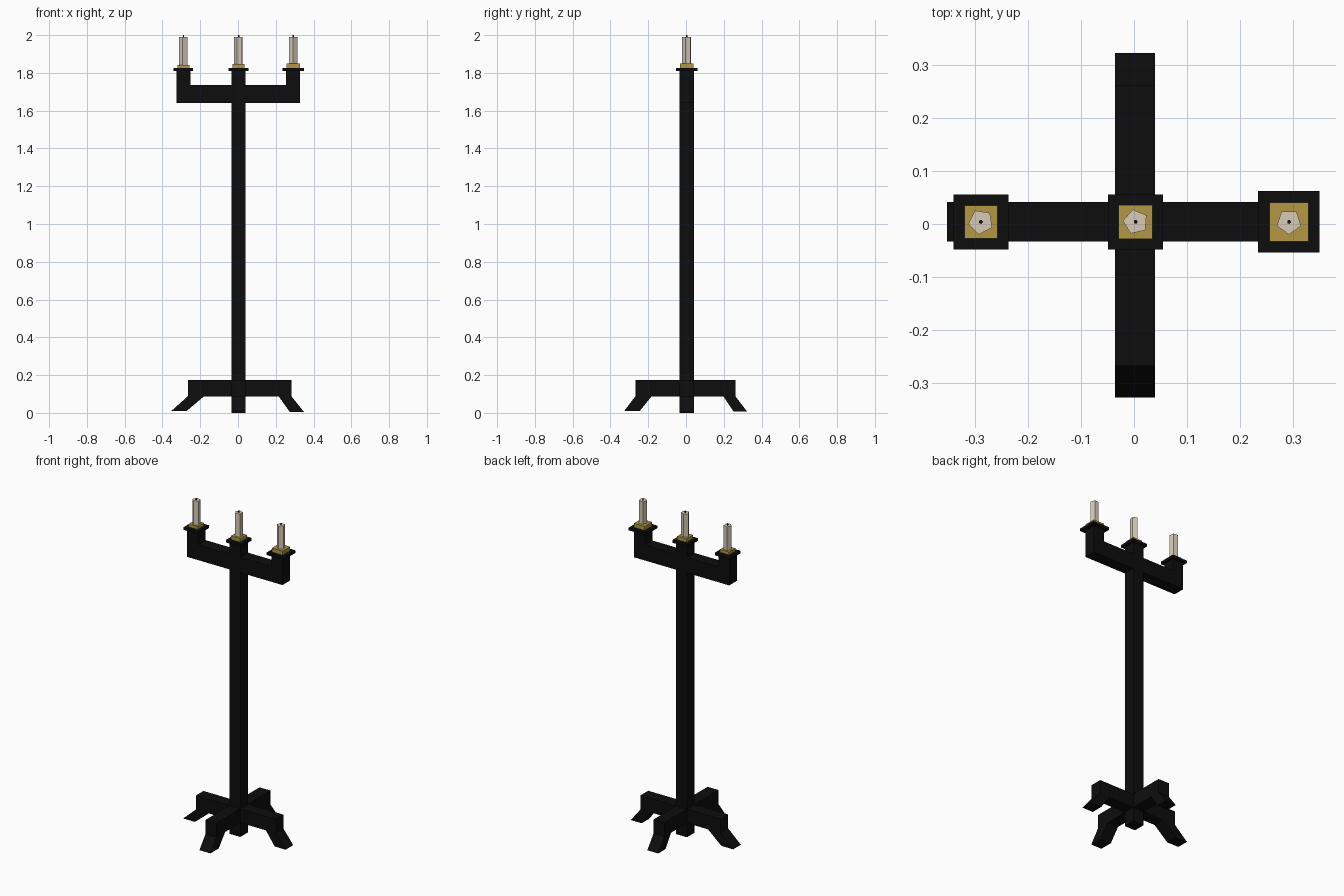
import bpy, math
from mathutils import Matrix, Vector

if "Cube" in bpy.data.objects:
    bpy.data.objects.remove(bpy.data.objects["Cube"])


def material(name, color):
    m = bpy.data.materials.new(name)
    m.diffuse_color = (*color, 1)
    m.use_nodes = True
    m.node_tree.nodes["Principled BSDF"].inputs["Base Color"].default_value = m.diffuse_color
    return m


IRON = material("black_iron", (0.004, 0.004, 0.004))
BRASS = material("brass", (0.45, 0.31, 0.055))
WAX = material("wax", (0.68, 0.60, 0.48))

CX, CY, HALF = 0.002, 0.004, 0.0375   # post centre and half thickness


def add_mesh(name, verts, faces, mat):
    me = bpy.data.meshes.new(name)
    me.from_pydata(verts, [], faces)
    me.materials.append(mat)
    ob = bpy.data.objects.new(name, me)
    bpy.context.collection.objects.link(ob)
    return ob


def prism(name, ring, offset, mat):
    """Sweep a closed ring of points along an offset vector."""
    n = len(ring)
    ring = [Vector(p) for p in ring]
    a, b, c = ring[0], ring[1], sum(ring, Vector()) / n
    verts = ring + [p + Vector(offset) for p in ring]
    faces = [tuple(reversed(range(n))), tuple(range(n, 2 * n))]
    faces += [(i, (i + 1) % n, n + (i + 1) % n, n + i) for i in range(n)]
    # keep normals outward whichever way the ring winds
    area = sum((ring[i].cross(ring[(i + 1) % n]) for i in range(n)), Vector())
    if area.dot(Vector(offset)) < 0:
        faces = [tuple(reversed(f)) for f in faces]
    return add_mesh(name, verts, faces, mat)


def box(name, x, y, z, half, height, mat):
    ring = [(x + i * half, y + j * half, z) for i, j in ((-1, -1), (1, -1), (1, 1), (-1, 1))]
    return prism(name, ring, (0, 0, height), mat)


def cylinder(name, x, y, z, r, height, sides, turn, mat):
    angles = [math.radians(turn) + i * math.tau / sides for i in range(sides)]
    ring = [(x + r * math.cos(a), y + r * math.sin(a), z) for a in angles]
    return prism(name, ring, (0, 0, height), mat)


# Post with the two upturned arms, one silhouette swept front to back
L, R = CX - HALF, CX + HALF
trident = [(L, 0), (R, 0), (R, 1.64), (0.329, 1.64), (0.329, 1.815), (0.254, 1.815),
           (0.254, 1.735), (R, 1.735), (R, 1.815), (L, 1.815), (L, 1.735),
           (-0.251, 1.735), (-0.251, 1.815), (-0.326, 1.815), (-0.326, 1.64), (L, 1.64)]
prism("post_and_arms", [(x, CY - HALF, z) for x, z in trident], (0, 2 * HALF, 0), IRON)

# Four legs: shoulder end, inner knee, inner toe, outer toe, toe height
legs = [("right_leg", "x", 1, 0.283, 0.215, 0.275, 0.35, 0.004),
        ("left_leg", "x", -1, 0.266, 0.180, 0.272, 0.353, 0.01),
        ("back_leg", "y", 1, 0.262, 0.198, 0.252, 0.323, 0.007),
        ("front_leg", "y", -1, 0.268, 0.182, 0.245, 0.327, 0.01)]
for name, axis, s, end, knee, toe_in, toe_out, low in legs:
    start = HALF + s * (CX if axis == "x" else CY)
    side = [(start, 0.175), (start, 0.088), (knee, 0.088), (toe_in, low),
            (toe_out, low), (end, 0.088), (end, 0.175)]
    if axis == "x":
        prism(name, [(s * d, CY - HALF, z) for d, z in side], (0, 2 * HALF, 0), IRON)
    else:
        prism(name, [(CX - HALF, s * d, z) for d, z in side], (2 * HALF, 0, 0), IRON)

# Drip plate, brass cup, candle and wick on each arm
for tag, x, plate, cup, cup_h, turn in (("left", -0.289, 0.052, 0.031, 0.018, 45),
                                        ("centre", 0.003, 0.052, 0.032, 0.022, 175),
                                        ("right", 0.2925, 0.058, 0.0367, 0.025, 270)):
    box(tag + "_drip_plate", x, CY, 1.809, plate, 0.016, IRON)
    box(tag + "_cup", x, CY, 1.825, cup, cup_h, BRASS)
    cylinder(tag + "_candle", x, CY, 1.83, 0.024, 0.16, 5, turn, WAX)
    cylinder(tag + "_wick", x, CY, 1.985, 0.004, 0.015, 5, 0, IRON)
